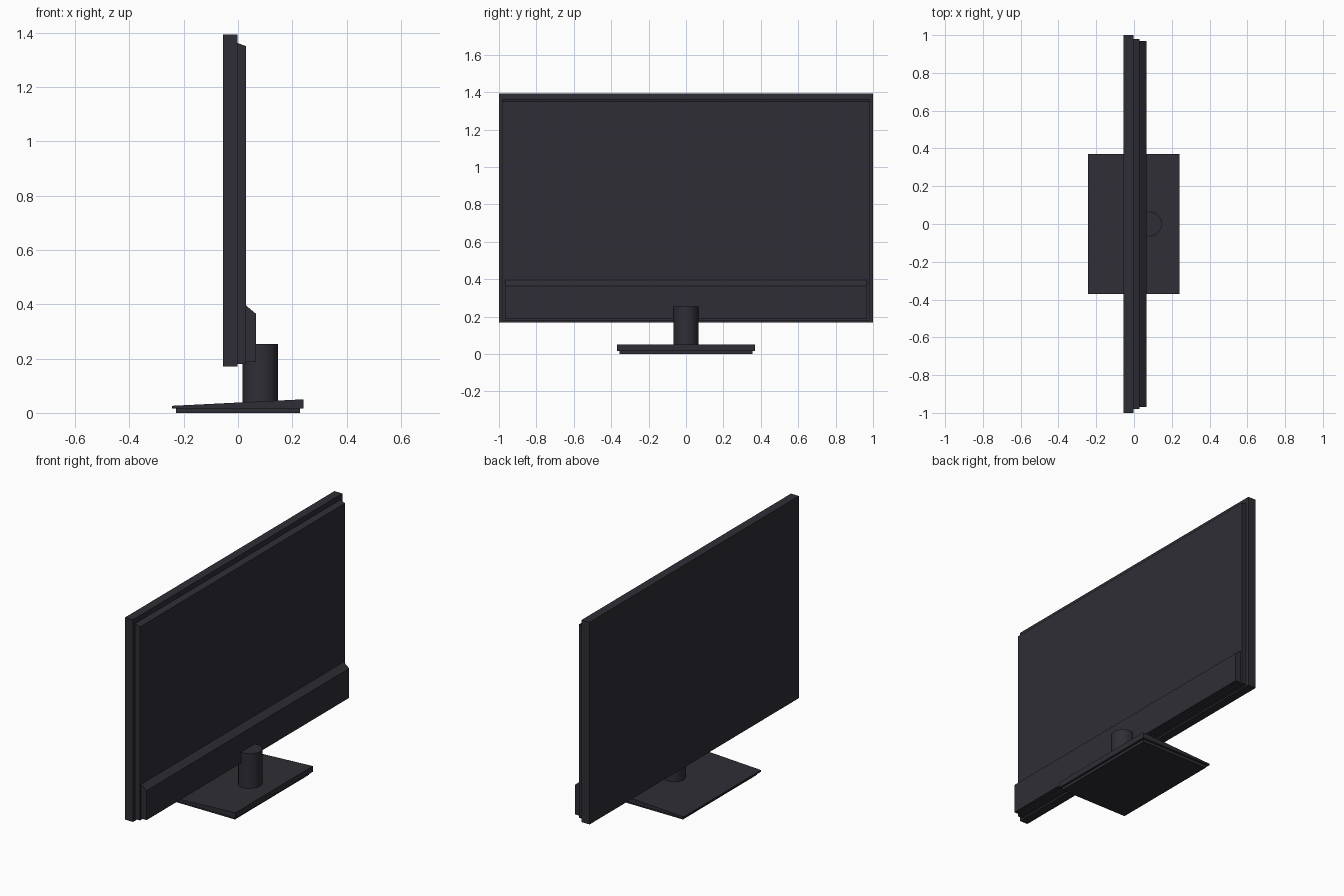
import bpy, bmesh, math

cube = bpy.data.objects.get("Cube")
if cube:
    bpy.data.objects.remove(cube, do_unlink=True)

# One charcoal plastic for every part
charcoal = bpy.data.materials.new("charcoal plastic")
charcoal.use_nodes = True
colour = (0.027, 0.027, 0.036, 1)
charcoal.diffuse_color = colour
charcoal.node_tree.nodes["Principled BSDF"].inputs["Base Color"].default_value = colour


def finish(name, bm):
    bmesh.ops.recalc_face_normals(bm, faces=bm.faces)
    mesh = bpy.data.meshes.new(name)
    bm.to_mesh(mesh)
    bm.free()
    mesh.materials.append(charcoal)
    obj = bpy.data.objects.new(name, mesh)
    bpy.context.collection.objects.link(obj)
    return obj


def extrude_profile(name, profile, half_width):
    """Extrude an (x, z) side profile symmetrically along y."""
    bm = bmesh.new()
    face = bm.faces.new([bm.verts.new((x, -half_width, z)) for x, z in profile])
    new = bmesh.ops.extrude_face_region(bm, geom=[face])["geom"]
    verts = [v for v in new if isinstance(v, bmesh.types.BMVert)]
    bmesh.ops.translate(bm, verts=verts, vec=(0, 2 * half_width, 0))
    return finish(name, bm)


# Main panel, with the screen slightly sunk into its face
panel = extrude_profile("screen_panel", [(-0.055, 0.17), (-0.002, 0.17),
                                         (-0.002, 1.393), (-0.055, 1.393)], 1.0)
bm = bmesh.new()
bm.from_mesh(panel.data)
screen = min(bm.faces, key=lambda f: f.calc_center_median().x)
bmesh.ops.inset_region(bm, faces=[screen], thickness=0.045)
bmesh.ops.translate(bm, verts=screen.verts, vec=(0.003, 0, 0))
bm.to_mesh(panel.data)
bm.free()

# Stepped rear casing with sloping top edges
extrude_profile("rear_casing", [(-0.002, 0.18), (0.03, 0.18),
                                (0.03, 1.35), (-0.002, 1.362)], 0.98)
extrude_profile("rear_electronics_housing", [(0.03, 0.187), (0.066, 0.187),
                                             (0.066, 0.365), (0.03, 0.395)], 0.968)

# Stand: wedge plate on a smaller foot
extrude_profile("base_plate", [(-0.243, 0.016), (0.242, 0.016),
                               (0.242, 0.05), (-0.243, 0.026)], 0.37)
extrude_profile("base_foot", [(-0.228, 0), (0.228, 0),
                              (0.228, 0.016), (-0.228, 0.016)], 0.355)

# Round neck between the base and the housing
bm = bmesh.new()
bmesh.ops.create_cone(bm, cap_ends=True, segments=32, radius1=0.066,
                      radius2=0.066, depth=0.223)
bmesh.ops.translate(bm, verts=bm.verts, vec=(0.082, 0, 0.142))
neck = finish("stand_neck", bm)
bpy.ops.object.select_all(action="DESELECT")
neck.select_set(True)
bpy.context.view_layer.objects.active = neck
bpy.ops.object.shade_smooth_by_angle(angle=math.radians(30))
